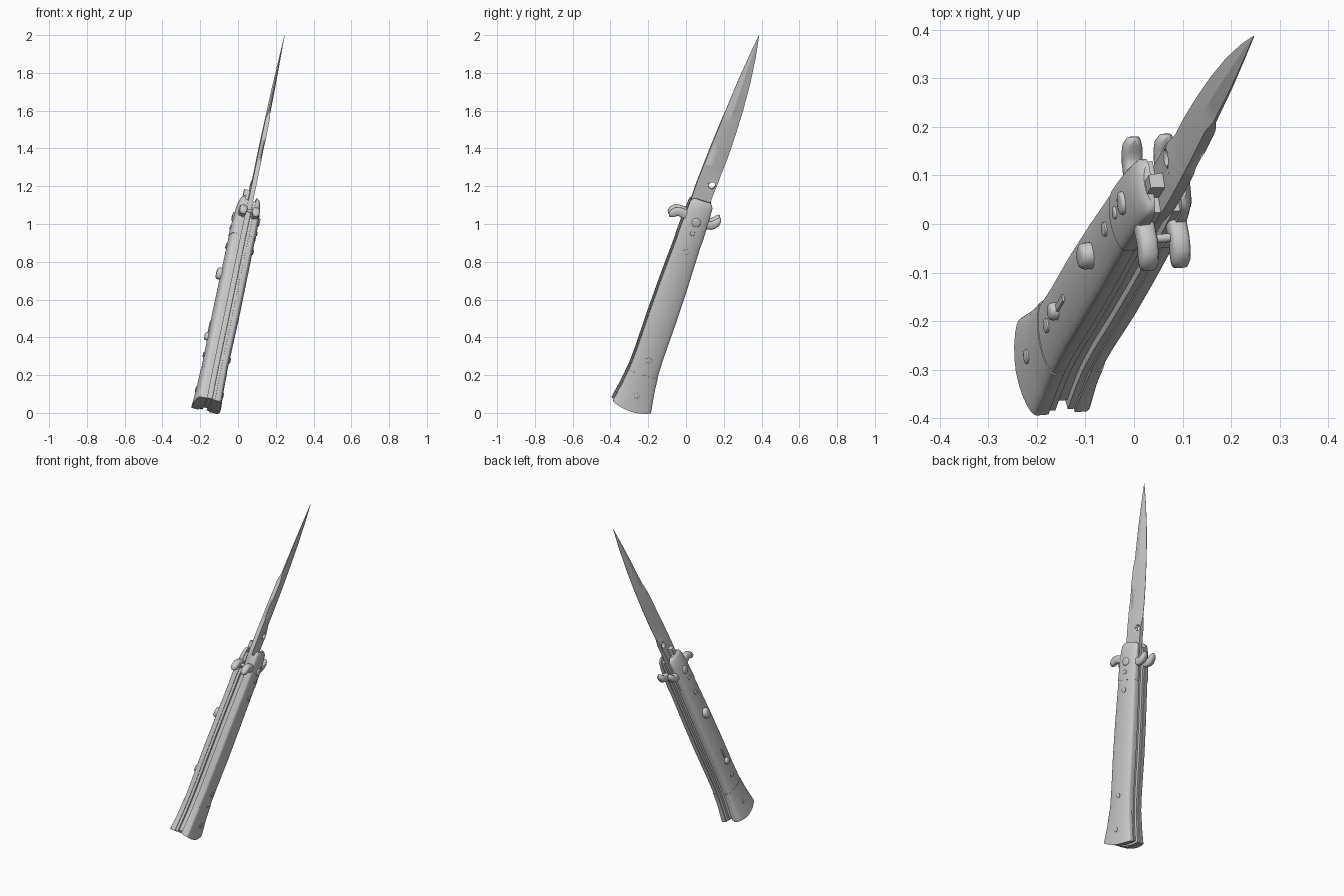
import bpy, bmesh, math
from mathutils import Matrix, Vector

if "Cube" in bpy.data.objects:
    bpy.data.objects.remove(bpy.data.objects["Cube"])

# Local frame of the knife: x = thickness, y = width, z = length
D = Vector((0.195, 0.32, 0.927)).normalized()
Wd = Vector((-0.15, 0.938, -0.292))
Wd = (Wd - D * Wd.dot(D)).normalized()
Td = Wd.cross(D)
FRAME = Matrix.Translation((-0.165, -0.29, 0.042)) @ Matrix((Td, Wd, D)).transposed().to_4x4()

steel = bpy.data.materials.new("light_grey")
steel.diffuse_color = (0.6, 0.6, 0.6, 1)
steel.use_nodes = True
steel.node_tree.nodes["Principled BSDF"].inputs["Base Color"].default_value = steel.diffuse_color


def finish(name, bm, smooth=True, angle=35):
    bmesh.ops.recalc_face_normals(bm, faces=bm.faces)
    me = bpy.data.meshes.new(name)
    bm.to_mesh(me)
    bm.free()
    me.materials.append(steel)
    ob = bpy.data.objects.new(name, me)
    bpy.context.collection.objects.link(ob)
    ob.matrix_world = FRAME
    if smooth:
        bpy.ops.object.select_all(action='DESELECT')
        ob.select_set(True)
        bpy.context.view_layer.objects.active = ob
        bpy.ops.object.shade_smooth_by_angle(angle=math.radians(angle))
    return ob


def loft(name, rings, angle=35):
    bm = bmesh.new()
    rows = [[bm.verts.new(p) for p in r] for r in rings]
    n = len(rows[0])
    for a, b in zip(rows, rows[1:]):
        for i in range(n):
            j = (i + 1) % n
            bm.faces.new((a[i], a[j], b[j], b[i]))
    bm.faces.new(rows[0][::-1])
    bm.faces.new(rows[-1])
    return finish(name, bm, True, angle)


def interp(keys, s):
    for (a, va), (b, vb) in zip(keys, keys[1:]):
        if s <= b:
            return va + (vb - va) * max(0, (s - a) / (b - a))
    return keys[-1][1]


# Half width and half thickness of the handle along its length
WK = [(0, .106), (.05, .098), (.1, .09), (.15, .084), (.2, .08), (.3, .077), (.5, .078),
      (.7, .076), (.95, .069), (1.08, .066), (1.15, .062), (1.165, .055), (1.175, .04)]
TK = [(0, .077), (.1, .071), (.2, .07), (.5, .074), (.95, .072), (1.0, .071),
      (1.1, .066), (1.15, .058), (1.165, .052), (1.175, .044)]
SECT = [(-1, .7), (-.97, .76), (-.9, .82), (-.75, .885), (-.5, .95), (-.25, .985), (0, 1)]
SECT += [(-f, g) for f, g in SECT[-2::-1]]


def bow(s, f):  # rounded butt end
    return s - .02 * (1 - f * f) * max(0, 1 - s / .15)


def half_ring(s, sign, inset):
    w, t = interp(WK, s) - inset, interp(TK, s) - inset
    pts = [(.028, -1)] + [(t * g, f) for f, g in SECT] + [(.028, 1), (.028, 0)]
    return [(sign * v, f * w, bow(s, f)) for v, f in pts]


def steps(a, b, n):
    return [a + (b - a) * i / n for i in range(n + 1)]


def slab_ring(s, v0, v1, inset):
    w = interp(WK, s) - inset
    fs = steps(-1, 1, 8)
    return [(v0, f * w, bow(s, f)) for f in fs] + [(v1, f * w, bow(s, f)) for f in fs[::-1]]


def disc(name, sign, s, r, height, u=0.0, stretch=1.0, base=None):
    # low domed stud on a handle face
    t = interp(TK, s) if base is None else base
    rings = []
    for v, k in [(t - .02, 1), (t + height * .5, 1), (t + height * .85, .88), (t + height, .6)]:
        rings.append([(sign * v, u + r * k * math.cos(a), s + r * stretch * k * math.sin(a))
                      for a in (math.tau * i / 20 for i in range(20))])
    return loft(name, rings, 50)


def guard(name, v, path):
    # tapering curved guard arm; path holds (width, length, radius)
    rings = []
    for i, (u, s, r) in enumerate(path):
        p, q = path[max(i - 1, 0)], path[min(i + 1, len(path) - 1)]
        du, ds = q[0] - p[0], q[1] - p[1]
        L = math.hypot(du, ds)
        h = .02 * min(1, r / .016)
        ring = []
        for k in range(16):
            a = math.tau * k / 16
            c, d = math.cos(a), math.sin(a)
            c = math.copysign(abs(c) ** .6, c)
            d = math.copysign(abs(d) ** .6, d)
            ring.append((v + h * d, u - ds / L * r * c, s + du / L * r * c))
        rings.append(ring)
    return loft(name, rings, 50)


for side, sg in (("right", 1), ("left", -1)):
    # Scale, bolsters and liner
    loft("rear_bolster_" + side, [half_ring(s, sg, 0) for s in steps(0, .187, 8)])
    loft("handle_scale_" + side, [half_ring(s, sg, .002) for s in steps(.187, .949, 24)])
    loft("front_bolster_" + side, [half_ring(s, sg, 0) for s in
                                   steps(.949, 1.15, 6) + [1.158, 1.165, 1.17, 1.175]])
    loft("liner_" + side, [slab_ring(s, sg * .013, sg * .028, .006) for s in steps(.004, 1.15, 30)])
    # Pivot and screws
    disc("pivot_" + side, sg, 1.058, .024, .007)
    for i, (s, r) in enumerate([(.996, .013), (.89, .015), (.27, .015), (.071, .015)]):
        disc("screw_%s_%d" % (side, i + 1), sg, s, r, .004)
    # Guard arms, one hooking down and one hooking up
    guard("guard_lower_" + side, sg * .034,
          [(-.04, 1.07, .028), (-.07, 1.077, .025), (-.095, 1.081, .023), (-.115, 1.076, .023),
           (-.129, 1.063, .02), (-.137, 1.049, .014), (-.14, 1.04, .005)])
    guard("guard_upper_" + side, sg * .034,
          [(.04, 1.06, .028), (.065, 1.058, .024), (.085, 1.06, .022), (.1, 1.07, .021),
           (.111, 1.086, .017), (.117, 1.103, .012), (.119, 1.114, .004)])

# Recessed spacer between the liners
loft("spacer", [slab_ring(s, -.013, .013, .022) for s in steps(.012, 1.08, 30)])


def pin(name, u, s, r, v0, v1):
    return loft(name, [[(v, u + r * math.cos(math.tau * i / 20), s + r * math.sin(math.tau * i / 20))
                        for i in range(20)] for v in (v0, v1)])


# Pin joining the guard arms
pin("guard_pin", -.09, 1.08, .009, -.035, .035)

# Firing button, safety slider and its track on the left face
disc("firing_button", -1, .73, .027, .022, -.003, 1.2)
disc("safety_slider", -1, .372, .018, .015, -.003, 1.2)
loft("safety_track", [[(v, -.003 + a * .007, s) for v, a in
                       ((-.06, -1), (-.06, 1), (-.0755, 1), (-.0755, -1))] for s in (.37, .46)])

# Blade: thick spine, long bevel to the edge, false edge near the tip
LO = [(1.04, -.045), (1.17, -.058), (1.25, -.058), (1.45, -.05), (1.62, -.04), (1.67, -.037),
      (1.85, -.026), (2.0, -.012), (2.113, 0)]
HI = [(1.04, .045), (1.2, .046), (1.28, .05), (1.42, .057), (1.55, .057), (1.7, .052),
      (1.85, .041), (2.0, .022), (2.113, .0015)]
HK = [(1.04, .0125), (1.5, .0125), (1.8, .009), (2.113, .0008)]
EK = [(1.04, .0125), (1.62, .0115), (1.67, .003), (2.113, .0006)]
GK = [(1.04, .0125), (1.27, .0125), (1.33, .0012), (2.113, .0005)]
rings = []
for s in steps(1.04, 1.62, 18) + [1.67] + steps(1.7, 2.113, 14):
    a, b, h, e, g = (interp(k, s) for k in (LO, HI, HK, EK, GK))
    m = a + (b - a) * .42
    rings.append([(e, a, s), (h, m, s), (g, b, s), (-g, b, s), (-h, m, s), (-e, a, s)])
blade = loft("blade", rings, 12)

# Cutters: lock hole and nail groove
hole = pin("hole_cutter", .024, 1.263, .018, -.05, .05)
bm = bmesh.new()
bmesh.ops.create_uvsphere(bm, u_segments=20, v_segments=12, radius=1,
                          matrix=Matrix.Translation((.0135, -.045, 1.43))
                          @ Matrix.Diagonal((.006, .011, .07, 1)))
groove = finish("groove_cutter", bm)
bpy.context.view_layer.objects.active = blade
for cutter in (hole, groove):
    mod = blade.modifiers.new("cut", 'BOOLEAN')
    mod.operation = 'DIFFERENCE'
    mod.object = cutter
    bpy.context.view_layer.update()
    bpy.ops.object.modifier_apply(modifier=mod.name)
    bpy.data.objects.remove(cutter)

# Lock lug beside the blade base
loft("lock_lug", [[(v, -.008 + u, s) for v, u in
                   ((-.012, -.016), (-.012, .016), (-.042, .014), (-.042, -.014))]
                  for s in (1.15, 1.2, 1.215)])
